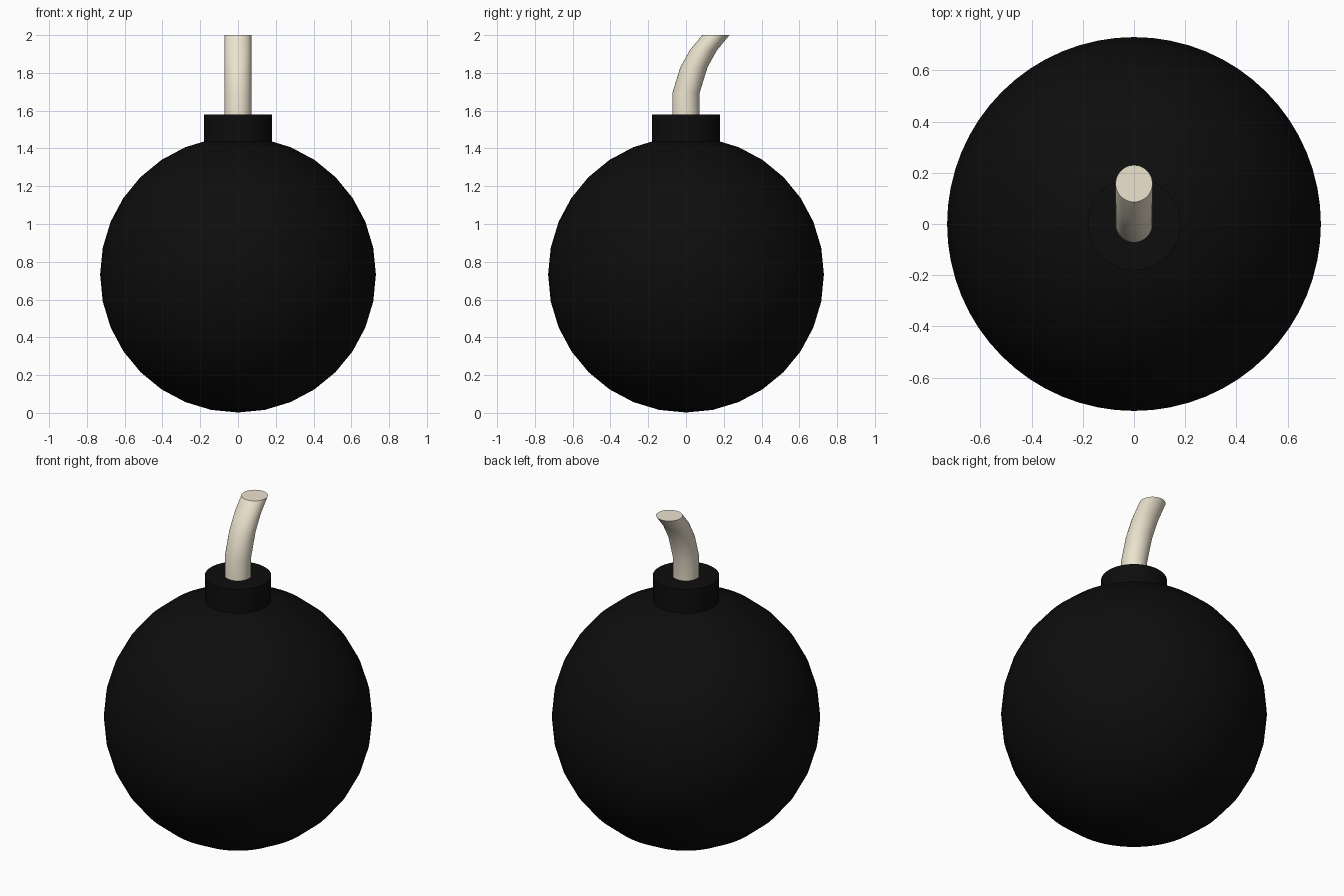
import bpy, bmesh
from math import cos, sin, pi, radians

if "Cube" in bpy.data.objects:
    bpy.data.objects.remove(bpy.data.objects["Cube"])


def material(name, rgb):
    m = bpy.data.materials.new(name)
    m.diffuse_color = (*rgb, 1)
    m.use_nodes = True
    m.node_tree.nodes["Principled BSDF"].inputs["Base Color"].default_value = m.diffuse_color
    return m


black = material("black_iron", (0.004, 0.004, 0.004))
cream = material("cream_cord", (0.84, 0.77, 0.62))


def finish(obj, name, mat):
    obj.name = name
    obj.data.materials.append(mat)
    bpy.ops.object.select_all(action='DESELECT')
    obj.select_set(True)
    bpy.context.view_layer.objects.active = obj
    bpy.ops.object.shade_smooth_by_angle(angle=radians(30))


def loft(name, rings, mat, sides=48):
    """Capped tube through horizontal circles given as (y, z, radius)."""
    bm = bmesh.new()
    loops = [[bm.verts.new((r * cos(2 * pi * i / sides), y + r * sin(2 * pi * i / sides), z))
              for i in range(sides)] for y, z, r in rings]
    for a, b in zip(loops, loops[1:]):
        for i in range(sides):
            j = (i + 1) % sides
            bm.faces.new((a[i], a[j], b[j], b[i]))
    bm.faces.new(loops[0][::-1])
    bm.faces.new(loops[-1])
    mesh = bpy.data.meshes.new(name)
    bm.to_mesh(mesh)
    bm.free()
    obj = bpy.data.objects.new(name, mesh)
    bpy.context.collection.objects.link(obj)
    finish(obj, name, mat)


# Round body: few rings, many segments
bpy.ops.mesh.primitive_uv_sphere_add(segments=64, ring_count=16, radius=0.73,
                                     location=(0, 0, 0.732))
finish(bpy.context.object, "round_body", black)

# Neck collar
loft("neck", [(0, 1.38, 0.181), (0, 1.58, 0.181)], black)

# Fuse leaning towards +y, cut level at the top
loft("fuse", [(0, 1.5, 0.072), (0, 1.694, 0.072), (0.042, 1.83, 0.072),
              (0.092, 1.92, 0.072), (0.158, 2.0, 0.072)], cream)
